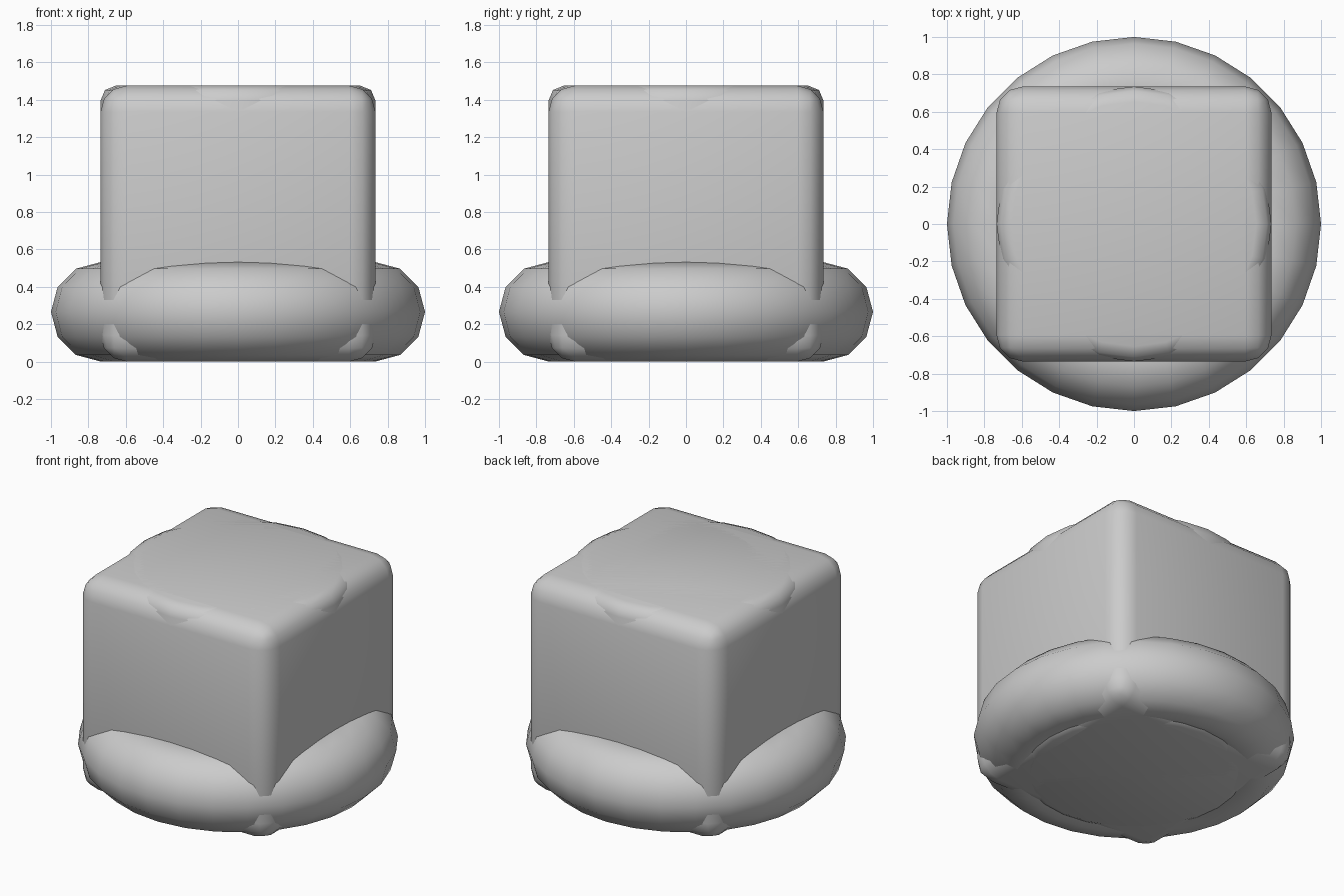
import bpy

if "Cube" in bpy.data.objects:
    bpy.data.objects.remove(bpy.data.objects["Cube"])

# One plain grey for the whole model
grey = bpy.data.materials.new("plain grey")
grey.diffuse_color = (0.6, 0.6, 0.6, 1.0)
grey.use_nodes = True
grey.node_tree.nodes["Principled BSDF"].inputs["Base Color"].default_value = grey.diffuse_color

HALF = 0.735      # half width of the block, also drum radius
TOP = 1.475       # height of the block
TUBE = 0.266      # ring tube radius


def finish(name, bevel=0.0, segments=3):
    """Name the active object, round its edges, smooth it and colour it."""
    ob = bpy.context.active_object
    ob.name = name
    bpy.ops.object.transform_apply(location=False, rotation=False, scale=True)
    if bevel:
        mod = ob.modifiers.new("rounded edges", 'BEVEL')
        mod.width = bevel
        mod.segments = segments
        mod.limit_method = 'ANGLE'
        mod.angle_limit = 0.7
    ob.data.polygons.foreach_set("use_smooth", [True] * len(ob.data.polygons))
    ob.data.materials.append(grey)
    return ob


# Rounded block
bpy.ops.mesh.primitive_cube_add(size=1, location=(0, 0, TOP / 2))
bpy.context.active_object.scale = (2 * HALF, 2 * HALF, TOP)
finish("block", 0.14, 3)

# Round drum inside the block, just showing at the middle of the top edges
bpy.ops.mesh.primitive_cylinder_add(vertices=24, radius=HALF, depth=TOP,
                                    location=(0, 0, TOP / 2))
finish("inner_drum", 0.08, 2)

# Thick ring round the foot
bpy.ops.mesh.primitive_torus_add(major_segments=28, minor_segments=12,
                                 major_radius=1 - TUBE, minor_radius=TUBE,
                                 location=(0, 0, TUBE))
finish("base_ring")
